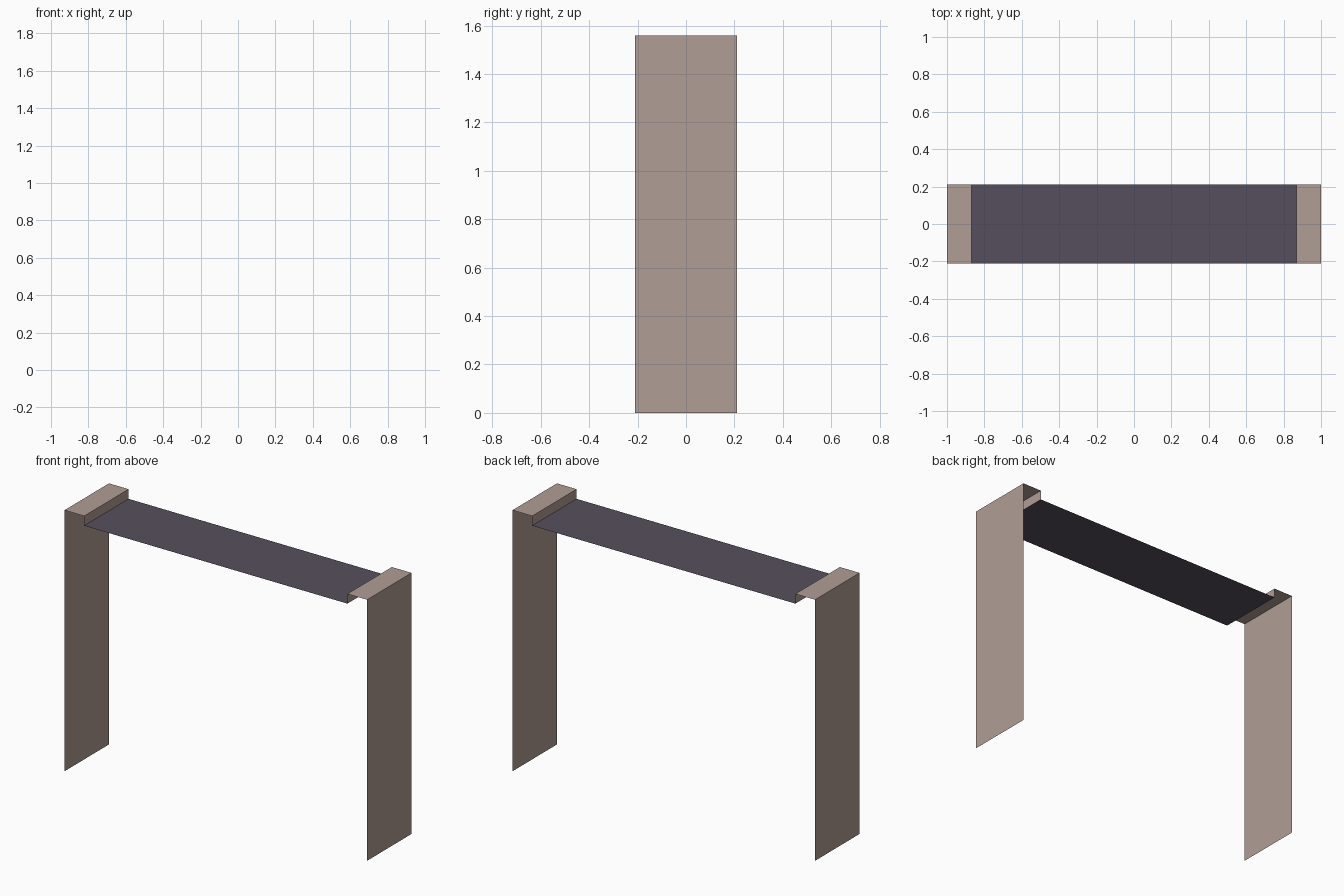
import bpy

if "Cube" in bpy.data.objects:
    bpy.data.objects.remove(bpy.data.objects["Cube"])

HALF_DEPTH = 0.21
TOP, SHELF = 1.56, 1.502
OUTER, INNER = 1.0, 0.87


def material(name, srgb):
    mat = bpy.data.materials.new(name)
    lin = [((c / 255 + 0.055) / 1.055) ** 2.4 for c in srgb]
    mat.diffuse_color = (*lin, 1)
    mat.use_nodes = True
    mat.node_tree.nodes["Principled BSDF"].inputs["Base Color"].default_value = mat.diffuse_color
    return mat


def sheet(name, profile, mat):
    """Sweep an open x-z profile along the depth as a thin sheet."""
    n = len(profile)
    verts = [(x, y, z) for y in (-HALF_DEPTH, HALF_DEPTH) for x, z in profile]
    faces = [(i, i + 1, n + i + 1, n + i) for i in range(n - 1)]
    mesh = bpy.data.meshes.new(name)
    mesh.from_pydata(verts, [], faces)
    mesh.materials.append(mat)
    obj = bpy.data.objects.new(name, mesh)
    bpy.context.collection.objects.link(obj)
    return obj


brown = material("warm taupe", (176, 157, 149))
purple = material("dark plum grey", (86, 79, 93))

# Side supports: leg, flat cap and short inner lip (left to right keeps normals outward)
support = [(-OUTER, 0), (-OUTER, TOP), (-INNER, TOP), (-INNER, SHELF)]
sheet("left_support", support, brown)
sheet("right_support", [(-x, z) for x, z in reversed(support)], brown)

# Recessed panel spanning between the lips
sheet("top_panel", [(-INNER, SHELF), (INNER, SHELF)], purple)
